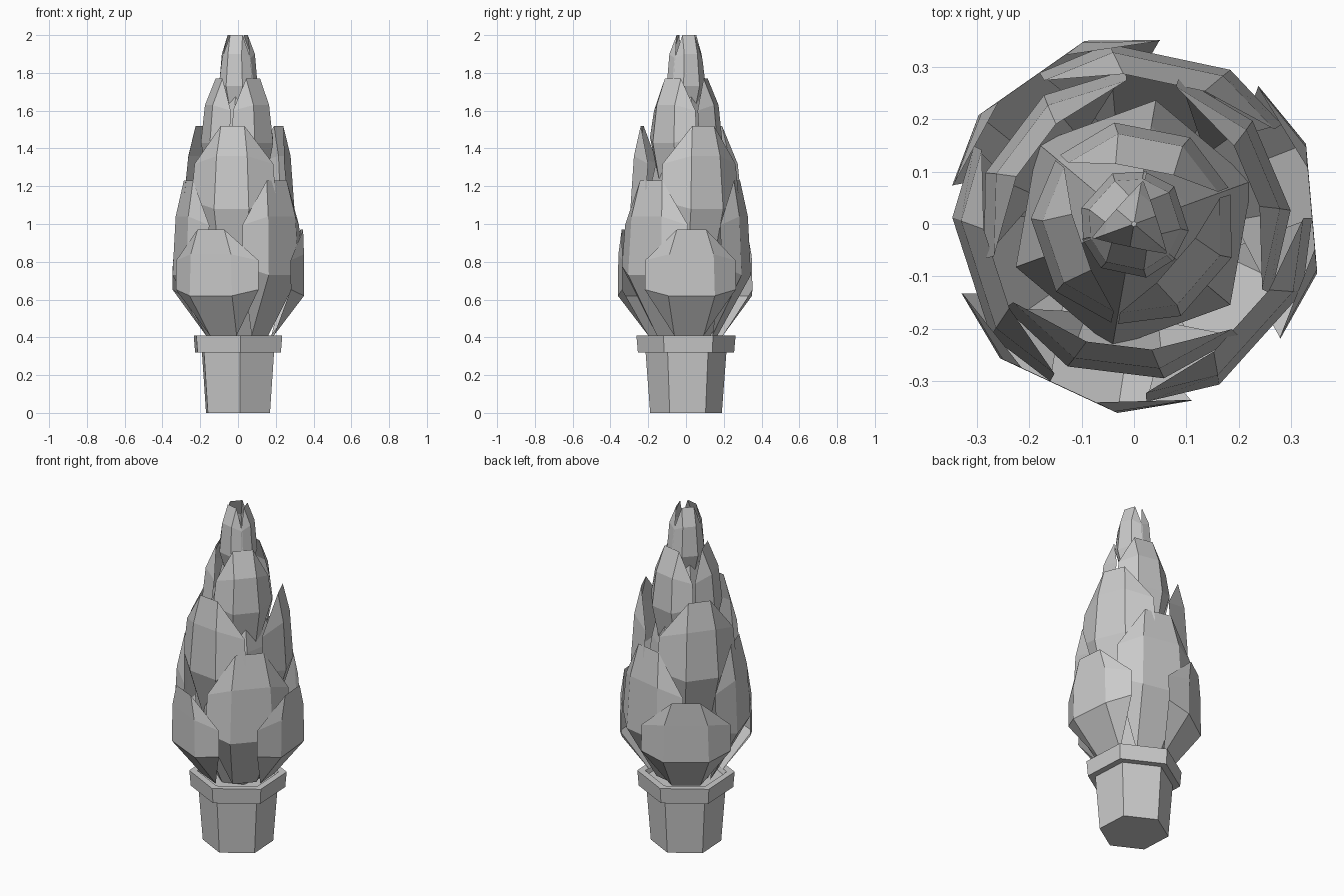
import bpy
import bmesh
from math import radians, cos, sin

cube = bpy.data.objects.get("Cube")
if cube:
    bpy.data.objects.remove(cube, do_unlink=True)

grey = bpy.data.materials.new("plain grey")
grey.use_nodes = True
colour = (0.59, 0.59, 0.59, 1)
grey.diffuse_color = colour
grey.node_tree.nodes["Principled BSDF"].inputs["Base Color"].default_value = colour


def polar(r, degrees, z):
    a = radians(degrees)
    return (r * cos(a), r * sin(a), z)


def make_object(name, bm):
    mesh = bpy.data.meshes.new(name)
    bm.to_mesh(mesh)
    bm.free()
    mesh.materials.append(grey)
    bpy.context.collection.objects.link(bpy.data.objects.new(name, mesh))


def lathe(name, profile, sides, turn):
    """Faceted closed solid from (radius, height) pairs."""
    bm = bmesh.new()
    rings = [[bm.verts.new(polar(r, turn + 360 * i / sides, z)) for i in range(sides)]
             for r, z in profile]
    for low, high in zip(rings, rings[1:]):
        for i in range(sides):
            j = (i + 1) % sides
            bm.faces.new((low[i], low[j], high[j], high[i]))
    bm.faces.new(rings[0][::-1])
    bm.faces.new(rings[-1])
    make_object(name, bm)


def leaf(name, azimuth, spreads, base, low, mid, top):
    """Cupped leaf shell: narrow base, wide belly, blunt tip; each level is (radius, height)."""
    bm = bmesh.new()
    inner, outer, tip = spreads

    def pair(level, spread, pull=1.0, lift=0.0):
        r, z = level
        return [bm.verts.new(polar(r * pull, azimuth + s * spread, z + lift)) for s in (-1, 1)]

    rise = (mid[1] - low[1]) * 0.15
    b = pair(base, inner + 3)
    li, lo = pair(low, inner), pair(low, outer, 0.98, rise)
    mi, mo = pair(mid, inner - 1), pair(mid, outer, 0.98, -rise)
    t = pair(top, tip)
    # Middle strip, then the two folded sides
    for d, u in ((b, li), (li, mi), (mi, t)):
        bm.faces.new((d[0], d[1], u[1], u[0]))
    for s, step in ((0, -1), (1, 1)):
        for side in ((b[s], lo[s], li[s]), (li[s], lo[s], mo[s], mi[s]), (mi[s], mo[s], t[s])):
            bm.faces.new(side[::step])
    make_object(name, bm)


# Six-sided pot with a thicker rim and sunken soil
lathe("pot", [(0.19, 0), (0.215, 0.33)], 6, 33)
lathe("pot_rim", [(0.20, 0.32), (0.255, 0.32), (0.263, 0.41), (0.22, 0.41), (0.21, 0.385)], 6, 33)

# Inner body that closes the gaps between the leaves
lathe("core", [(0.12, 0.38), (0.23, 0.62), (0.24, 0.85), (0.19, 1.2),
               (0.11, 1.55), (0.06, 1.75), (0.005, 1.92)], 6, 20)

# Rings of three leaves, each turned between the ones below
tiers = [
    (-115, (20, 43, 13), (0.20, 0.41), (0.362, 0.62), (0.36, 0.84), (0.348, 0.97)),
    (-42, (20, 44, 16), (0.17, 0.41), (0.347, 0.73), (0.33, 1.04), (0.287, 1.23)),
    (-97, (18, 50, 15), (0.19, 0.72), (0.30, 1.08), (0.28, 1.36), (0.242, 1.52)),
    (-41, (22, 58, 28), (0.14, 1.15), (0.197, 1.43), (0.175, 1.63), (0.12, 1.77)),
    (-102, (25, 62, 38), (0.06, 1.58), (0.105, 1.73), (0.09, 1.90), (0.055, 2.0)),
]
for n, (start, *shape) in enumerate(tiers, 1):
    for k in range(3):
        leaf(f"leaf_tier_{n}_{k + 1}", start + 120 * k, *shape)
